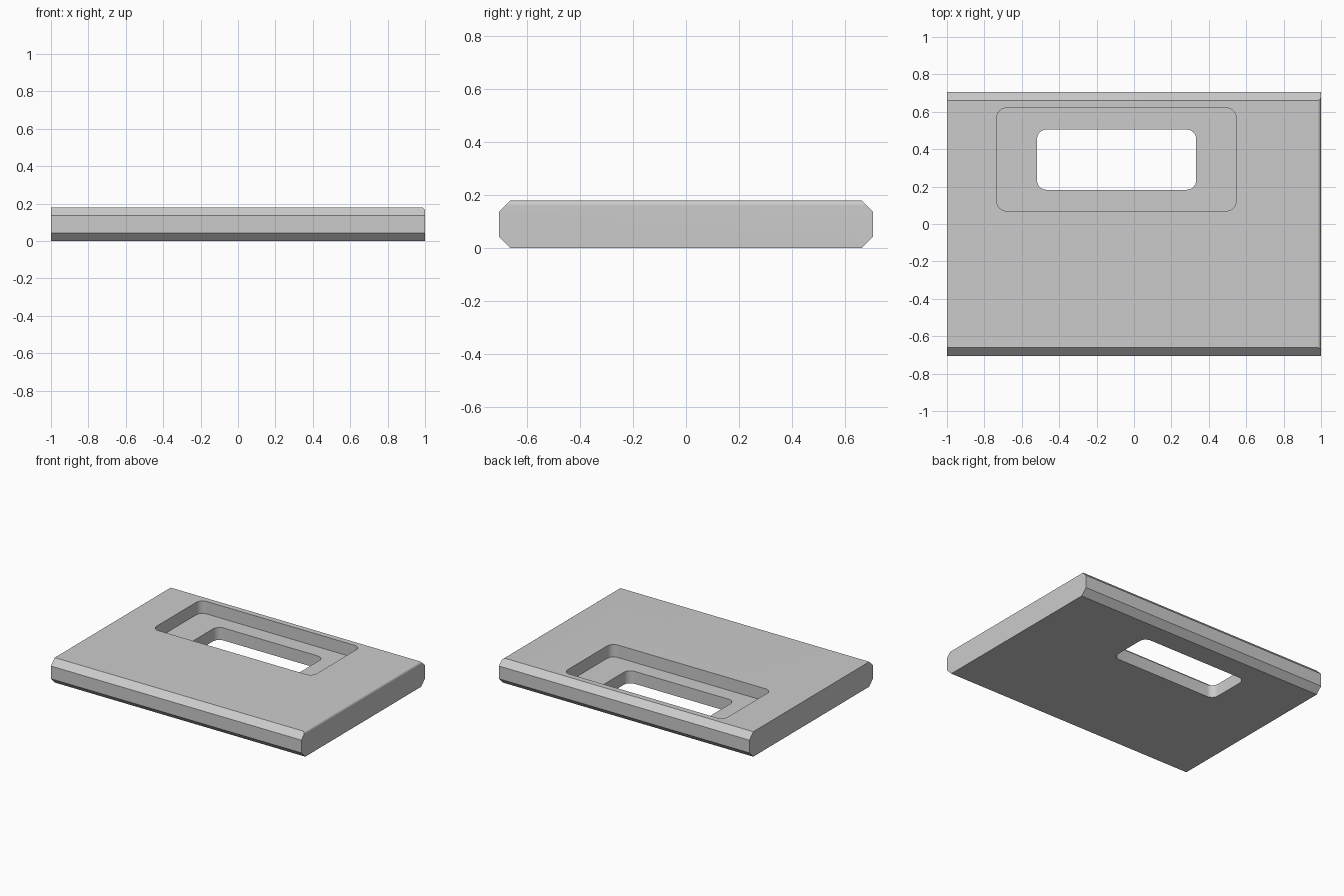
import bpy
import bmesh
from math import cos, sin, pi, radians

old = bpy.data.objects.get("Cube")
if old:
    bpy.data.objects.remove(old, do_unlink=True)

LENGTH, DEPTH, HEIGHT = 2.0, 1.41, 0.18
CHAMFER, FILLET = 0.044, 0.02

grey = bpy.data.materials.new("plain grey")
grey.use_nodes = True
colour = (0.6, 0.6, 0.6, 1)
grey.diffuse_color = colour
grey.node_tree.nodes["Principled BSDF"].inputs["Base Color"].default_value = colour


def make_object(name, bm):
    bmesh.ops.recalc_face_normals(bm, faces=bm.faces)
    mesh = bpy.data.meshes.new(name)
    bm.to_mesh(mesh)
    bm.free()
    mesh.materials.append(grey)
    obj = bpy.data.objects.new(name, mesh)
    bpy.context.collection.objects.link(obj)
    return obj


def rounded_cutter(name, x0, x1, y0, y1, z0, z1, r, steps=8):
    """Upright prism with rounded corners."""
    bm = bmesh.new()
    corners = [(x1 - r, y1 - r), (x0 + r, y1 - r), (x0 + r, y0 + r), (x1 - r, y0 + r)]
    ring = []
    for i, (cx, cy) in enumerate(corners):
        for s in range(steps + 1):
            a = (i + s / steps) * pi / 2
            ring.append(bm.verts.new((cx + r * cos(a), cy + r * sin(a), z0)))
    base = bm.faces.new(ring)
    top = bmesh.ops.extrude_face_region(bm, geom=[base])
    for v in top["geom"]:
        if isinstance(v, bmesh.types.BMVert):
            v.co.z = z1
    cutter = make_object(name, bm)
    cutter.hide_render = True
    return cutter


# Slab with chamfered long edges
bm = bmesh.new()
bmesh.ops.create_cube(bm, size=1)
for v in bm.verts:
    v.co = (v.co.x * LENGTH, v.co.y * DEPTH, (v.co.z + 0.5) * HEIGHT)
long_edges = [e for e in bm.edges if abs(e.verts[0].co.x - e.verts[1].co.x) > 1]
bmesh.ops.bevel(bm, geom=long_edges, offset=CHAMFER, segments=1, affect="EDGES")

# Small rounding on the left end's top edge only
end_edge = [e for e in bm.edges
            if all(v.co.x > 0.99 and v.co.z > HEIGHT - 0.001 for v in e.verts)]
bmesh.ops.bevel(bm, geom=end_edge, offset=FILLET, segments=6, profile=0.5, affect="EDGES")
plate = make_object("slotted_plate", bm)

# Shallow recess and the through slot inside it
cutters = [
    rounded_cutter("recess_cutter", -0.733, 0.545, 0.07, 0.62, 0.09, 0.3, 0.05),
    rounded_cutter("slot_cutter", -0.518, 0.332, 0.183, 0.505, -0.1, 0.2, 0.05),
]
bpy.context.view_layer.objects.active = plate
for cutter in cutters:
    mod = plate.modifiers.new(cutter.name, "BOOLEAN")
    mod.operation = "DIFFERENCE"
    mod.solver = "EXACT"
    mod.object = cutter
    bpy.ops.object.modifier_apply(modifier=mod.name)
for cutter in cutters:
    bpy.data.objects.remove(cutter, do_unlink=True)

# Smooth the rounded corners, keep the other edges crisp
bpy.ops.object.select_all(action="DESELECT")
plate.select_set(True)
bpy.ops.object.shade_smooth_by_angle(angle=radians(30))
